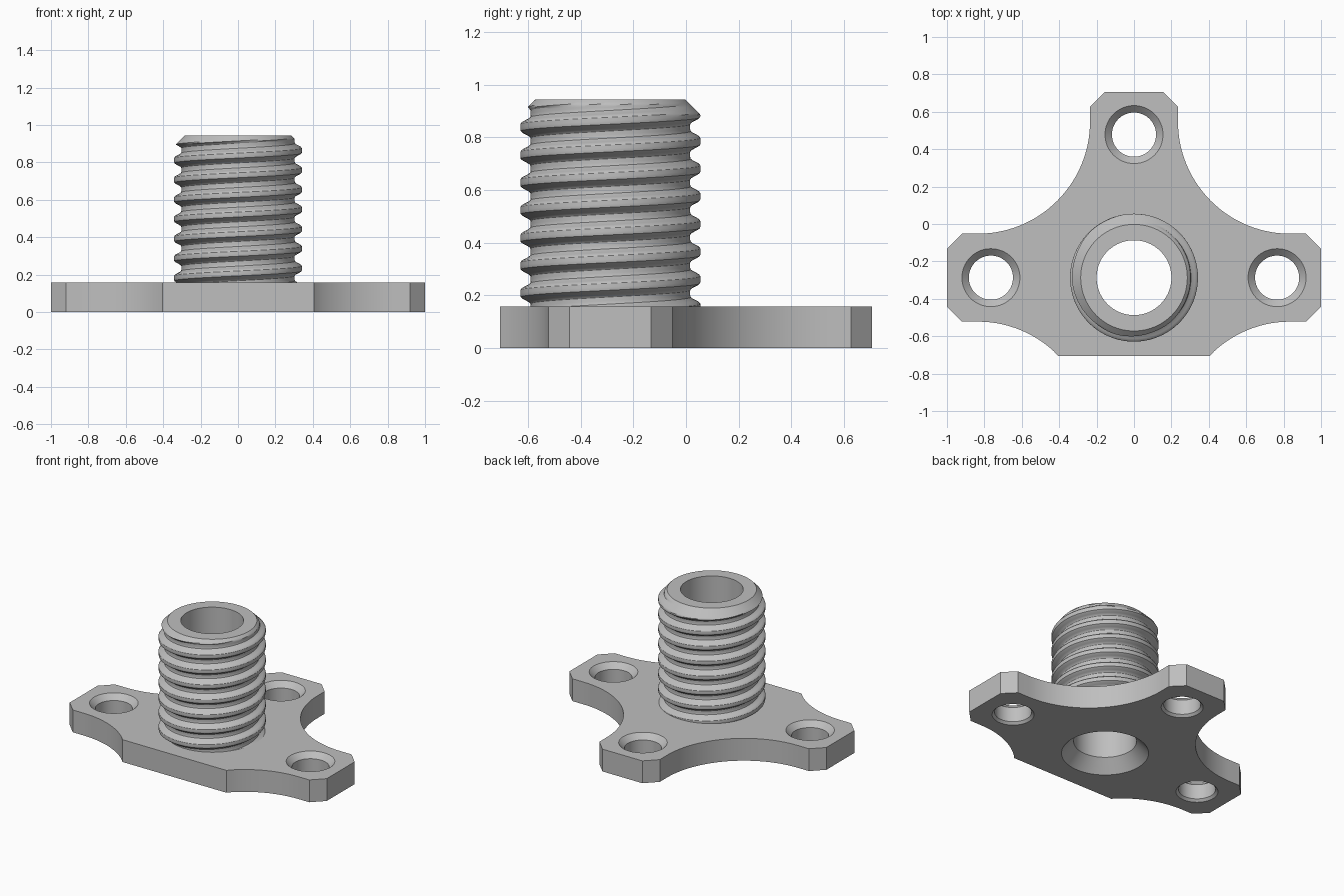
import bpy
import bmesh
from math import pi, cos, sin, sqrt, radians
from mathutils import Vector

cube = bpy.data.objects.get("Cube")
if cube:
    bpy.data.objects.remove(cube, do_unlink=True)

PLATE_TOP, TOP = 0.157, 0.943
CY = -0.287                      # centre line of tube and side holes
BORE, ROOT, CREST, RIM = 0.20, 0.303, 0.342, 0.285
PITCH = 0.105

grey = bpy.data.materials.new("plain grey")
grey.use_nodes = True
grey.diffuse_color = (0.52, 0.52, 0.52, 1)
grey.node_tree.nodes["Principled BSDF"].inputs["Base Color"].default_value = grey.diffuse_color


def make_object(name, bm):
    bmesh.ops.recalc_face_normals(bm, faces=bm.faces)
    mesh = bpy.data.meshes.new(name)
    bm.to_mesh(mesh)
    bm.free()
    mesh.materials.append(grey)
    obj = bpy.data.objects.new(name, mesh)
    bpy.context.collection.objects.link(obj)
    return obj


def activate(obj):
    bpy.ops.object.select_all(action='DESELECT')
    obj.select_set(True)
    bpy.context.view_layer.objects.active = obj


def turned_cutter(name, x, y, profile, steps=64):
    """Solid of revolution from (radius, z) pairs, capped at both ends."""
    bm = bmesh.new()
    rings = [[bm.verts.new((x + r * cos(2 * pi * i / steps), y + r * sin(2 * pi * i / steps), z))
              for i in range(steps)] for r, z in profile]
    for a, b in zip(rings, rings[1:]):
        for i in range(steps):
            j = (i + 1) % steps
            bm.faces.new((a[i], a[j], b[j], b[i]))
    bm.faces.new(rings[0])
    bm.faces.new(rings[-1])
    return make_object(name, bm)


def arc(cx, cy, r, start, end, steps):
    angles = [radians(start + (end - start) * i / steps) for i in range(steps + 1)]
    return [(cx + r * cos(a), cy + r * sin(a)) for a in angles]


# Base plate: right half of the outline, mirrored
W, R, C, EDGE = 0.235, 0.60, 0.08, 0.707
low_end = 180 - 44               # where the lower scallop meets the straight front
half = [(0.405, -EDGE)]
half += arc(W + R, CY - W - R, R, low_end, 90, 14)[1:]
half += [(1 - C, CY - W), (1, CY - W + C), (1, CY + W - C), (1 - C, CY + W)]
half += arc(W + R, CY + W + R, R, 270, 180, 28)
half += [(W, EDGE - C), (W - C, EDGE)]
outline = half + [(-x, y) for x, y in reversed(half)]

bm = bmesh.new()
face = bm.faces.new([bm.verts.new((x, y, 0)) for x, y in outline])
side = bmesh.ops.extrude_face_region(bm, geom=[face])["geom"]
bmesh.ops.translate(bm, vec=Vector((0, 0, PLATE_TOP)),
                    verts=[v for v in side if isinstance(v, bmesh.types.BMVert)])
plate = make_object("base_plate", bm)

# Countersunk screw holes and the flared central bore
screw = [(0.175, PLATE_TOP + 0.02), (0.118, PLATE_TOP - 0.037),
         (0.118, 0.016), (0.154, -0.02)]
bore = [(BORE, PLATE_TOP + 0.02), (BORE, 0.085), (0.296, -0.02)]
cutters = [turned_cutter("screw_hole_cutter", x, y, screw)
           for x, y in ((-0.765, CY), (0.765, CY), (0, 0.478))]
cutters.append(turned_cutter("bore_cutter", 0, CY, bore, 96))
activate(plate)
for cutter in cutters:
    cutter.hide_render = True
    mod = plate.modifiers.new("hole", 'BOOLEAN')
    mod.operation, mod.solver, mod.object = 'DIFFERENCE', 'EXACT', cutter
    bpy.ops.object.modifier_apply(modifier=mod.name)
for cutter in cutters:
    bpy.data.objects.remove(cutter, do_unlink=True)


# Threaded tube: rows follow the helix and are clamped at both ends
def thread_radius(t, z):
    phase = 2 * pi * (z - 0.864) / PITCH - t
    s = min(1, max(0, 0.5 + 0.6 * cos(phase)))
    s = s * s * (3 - 2 * s)
    return min(ROOT + (CREST - ROOT) * s, RIM + TOP - z)


COLS, STEPS, LOW = 96, 16, PLATE_TOP - 0.01
turns = int((TOP - LOW) / PITCH) + 3
bm = bmesh.new()
grid = []
for k in range(turns * STEPS + 1):
    row = []
    for i in range(COLS + 1):
        t = 2 * pi * i / COLS
        z = LOW + PITCH * (k / STEPS - 1 + i / COLS)
        z = min(TOP, max(LOW, z))
        r = thread_radius(t, z)
        row.append(bm.verts.new((r * cos(t), CY + r * sin(t), z)))
    grid.append(row)
# inner wall, then back to the lower start
for z in (TOP, LOW):
    grid.append([bm.verts.new((BORE * cos(2 * pi * i / COLS), CY + BORE * sin(2 * pi * i / COLS), z))
                 for i in range(COLS + 1)])
grid.append(grid[0])
for a, b in zip(grid, grid[1:]):
    for i in range(COLS):
        if max((v.co - a[i].co).length for v in (a[i + 1], b[i], b[i + 1])) > 1e-6:
            bm.faces.new((a[i], a[i + 1], b[i + 1], b[i]))
bmesh.ops.remove_doubles(bm, verts=bm.verts, dist=1e-5)
bmesh.ops.dissolve_degenerate(bm, edges=bm.edges, dist=1e-6)
tube = make_object("threaded_tube", bm)

for obj in (plate, tube):
    activate(obj)
    bpy.ops.object.shade_smooth_by_angle(angle=radians(32))
